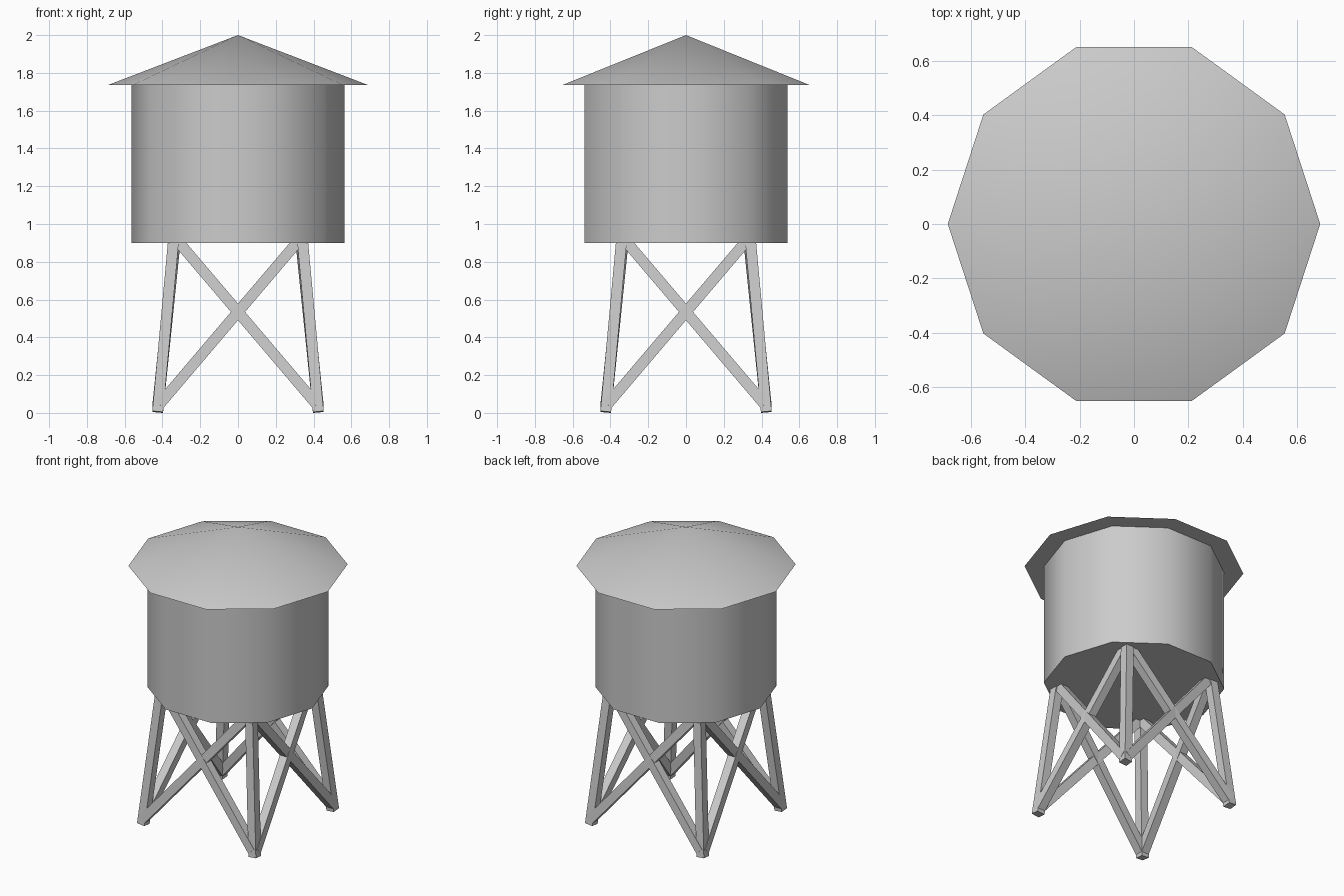
import bpy
import math
from mathutils import Vector, Matrix

cube = bpy.data.objects.get("Cube")
if cube:
    bpy.data.objects.remove(cube, do_unlink=True)

grey = bpy.data.materials.new("plain_grey")
grey.use_nodes = True
colour = (0.6, 0.6, 0.6, 1.0)
grey.diffuse_color = colour
grey.node_tree.nodes["Principled BSDF"].inputs["Base Color"].default_value = colour

SIDES = 10
THICK = 0.057


def decagon(name, r_bottom, r_top, z0, z1):
    """Ten-sided drum or cone with a corner on +x and smooth sides."""
    bpy.ops.mesh.primitive_cone_add(vertices=SIDES, radius1=r_bottom, radius2=r_top,
                                    depth=z1 - z0, location=(0, 0, (z0 + z1) / 2))
    obj = bpy.context.object
    obj.name = name
    obj.data.transform(Matrix.Rotation(math.radians(90), 4, 'Z'))
    obj.data.materials.append(grey)
    bpy.ops.object.shade_smooth_by_angle(angle=math.radians(40))
    return obj


def beam(name, start, end, side):
    """Square bar between two points, with one pair of faces turned to side."""
    start, end, side = Vector(start), Vector(end), Vector(side)
    axis = (end - start).normalized()
    u = (side - side.dot(axis) * axis).normalized()
    v = axis.cross(u)
    bpy.ops.mesh.primitive_cube_add(size=1)
    obj = bpy.context.object
    obj.name = name
    turn = Matrix((u, v, axis)).transposed().to_4x4()
    size = Matrix.Diagonal((THICK, THICK, (end - start).length, 1))
    obj.data.transform(Matrix.Translation((start + end) / 2) @ turn @ size)
    obj.data.materials.append(grey)
    return obj


# Tank and roof
decagon("tank", 0.565, 0.565, 0.9, 1.737)
decagon("roof", 0.685, 0.0, 1.737, 2.0)

# Splayed legs, running a little way into the tank
for sx, x_name in ((1, "left"), (-1, "right")):
    for sy, y_name in ((-1, "front"), (1, "back")):
        beam(f"{y_name}_{x_name}_leg", (sx * 0.425, sy * 0.425, 0.005),
             (sx * 0.339, sy * 0.339, 0.94), (1, 0, 0))

# Crossed braces on the four sides
for k, name in enumerate(("front", "left", "back", "right")):
    spin = Matrix.Rotation(k * math.pi / 2, 3, 'Z')
    for s, lean in ((1, "a"), (-1, "b")):
        foot = spin @ Vector((s * 0.418, -0.423, 0.043))
        head = spin @ Vector((-s * 0.345, -0.331, 0.94))
        beam(f"{name}_brace_{lean}", foot, head, spin @ Vector((0, 1, 0)))
